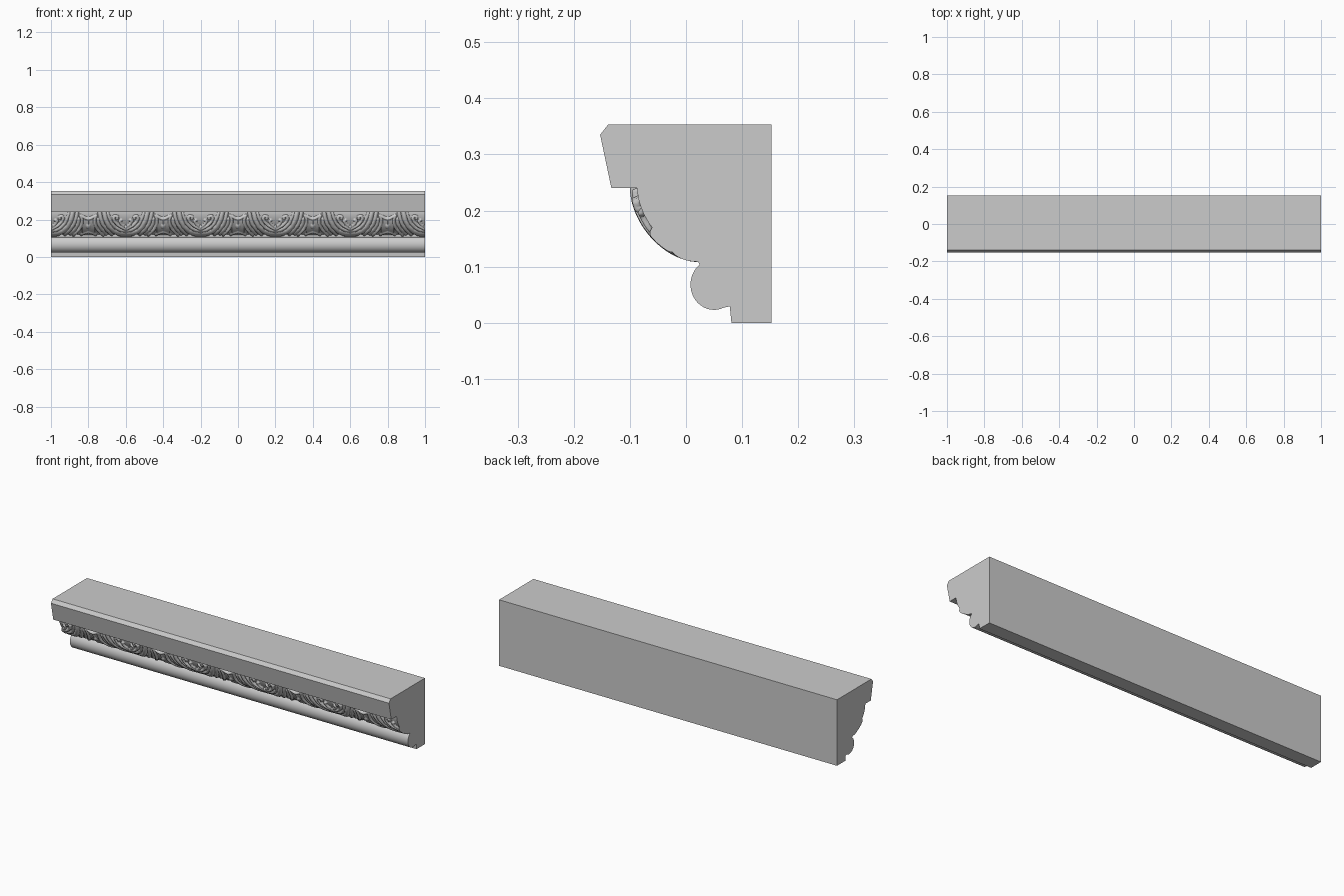
import bpy, bmesh, math
from math import sin, cos, pi, radians

if "Cube" in bpy.data.objects:
    bpy.data.objects.remove(bpy.data.objects["Cube"])

PERIOD = 160          # columns per ornament repeat (0.4 units)
COLS, ROWS = 800, 56
DX = 2.0 / COLS
DEPTH = 0.013         # carving depth


def ovolo(t, inset=0.0):
    """Point (y, z) on the quarter-round, t from 0 (top) to 1 (bottom)."""
    a = t * pi / 2
    c, s = max(cos(a), 0.0), sin(a)
    return (0.022 - 0.122 * c ** 1.11 + inset * c,
            0.240 - 0.132 * s ** 1.11 + inset * s)


def finish(bm, name, angle):
    bmesh.ops.recalc_face_normals(bm, faces=bm.faces)
    me = bpy.data.meshes.new(name)
    bm.to_mesh(me)
    bm.free()
    ob = bpy.data.objects.new(name, me)
    bpy.context.collection.objects.link(ob)
    bpy.ops.object.select_all(action='DESELECT')
    ob.select_set(True)
    bpy.context.view_layer.objects.active = ob
    bpy.ops.object.shade_smooth_by_angle(angle=radians(angle))
    return ob


# Moulding body: crown, core behind the carving, round bead and foot
profile = [(0.152, 0), (0.152, 0.353), (-0.139, 0.353), (-0.153, 0.335), (-0.133, 0.24)]
profile += [ovolo(i / 16, 0.018) for i in range(17)]
profile += [(0.022, 0.108)]
for i in range(25):
    a = radians(128 + i * (295 - 128) / 24)
    profile.append((0.05 + 0.042 * cos(a), 0.068 + 0.045 * sin(a)))
profile += [(0.078, 0.029), (0.081, 0.0)]

bm = bmesh.new()
face = bm.faces.new([bm.verts.new((-1, y, z)) for y, z in profile])
ext = bmesh.ops.extrude_face_region(bm, geom=[face], use_keep_orig=True)
bmesh.ops.translate(bm, vec=(2, 0, 0),
                    verts=[g for g in ext['geom'] if isinstance(g, bmesh.types.BMVert)])
finish(bm, "moulding_body", 25)

# Carved strokes for half a repeat: (radius, height, points as (u, z));
# u is the distance from the middle of a cup, 0.2 is the middle of a dart
strokes = [
    # cup rims
    (0.013, 1.0, [(0, .112), (.035, .116), (.065, .131), (.09, .158), (.107, .195), (.117, .245)]),
    (0.008, 0.75, [(0, .130), (.03, .135), (.055, .150), (.076, .175), (.09, .21), (.096, .232)]),
    # curling scroll and centre leaf in the cup
    (0.008, 0.95, [(0, .142), (.022, .152), (.042, .165), (.058, .183), (.066, .203),
                   (.058, .217), (.045, .212), (.046, .2)]),
    (0.007, 0.7, [(.012, .158), (.026, .172), (.032, .186), (.024, .192)]),
    (0.009, 0.9, [(0, .128), (0, .152)]),
    # leaves hugging the cup
    (0.010, 0.8, [(.140, .242), (.134, .205), (.122, .168), (.1, .135), (.075, .112)]),
    (0.009, 0.6, [(.148, .2), (.145, .17), (.13, .14), (.105, .112)]),
    # dart frame
    (0.008, 1.0, [(.158, .219), (.166, .2), (.166, .175), (.155, .145), (.135, .122), (.12, .110)]),
    (0.008, 0.95, [(.158, .219), (.172, .212), (.186, .203), (.2, .2)]),
    # dart drop and stem
    (0.014, 1.0, [(.2, .160), (.2, .157)]),
    (0.006, 0.8, [(.2, .195), (.2, .160)]),
    (0.006, 0.7, [(.2, .125), (.178, .118), (.16, .108)]),
]


def seg_dist(px, pz, a, b):
    dx, dz = b[0] - a[0], b[1] - a[1]
    k = max(0, min(1, ((px - a[0]) * dx + (pz - a[1]) * dz) / (dx * dx + dz * dz)))
    return math.hypot(px - a[0] - k * dx, pz - a[1] - k * dz)


def relief(u, z):
    h = 0.35 if u > 0.165 and z < 0.205 else 0.0
    for r, top, pts in strokes:
        d = min(seg_dist(u, z, a, b) for a, b in zip(pts, pts[1:]))
        if d < r:
            h = max(h, top * math.sqrt(1 - (d / r) ** 2))
    return h


# Column sections for half a repeat, mirrored and repeated along the length
sections = []
for k in range(PERIOD // 2 + 1):
    col = []
    for j in range(ROWS + 1):
        t = j / ROWS
        col.append(ovolo(t, DEPTH * (1 - relief(k * DX, ovolo(t)[1]))))
    sections.append(col)

# Carved band
bm = bmesh.new()
grid = []
for i in range(COLS + 1):
    k = i % PERIOD
    sec = sections[min(k, PERIOD - k)]
    grid.append([bm.verts.new((-1 + i * DX, y, z)) for y, z in sec])
for a, b in zip(grid, grid[1:]):
    for j in range(ROWS):
        bm.faces.new((a[j], a[j + 1], b[j + 1], b[j]))
# lower lip back to the core, and end caps
lip = [bm.verts.new((-1 + i * DX, *ovolo(1, 0.02))) for i in range(COLS + 1)]
for i in range(COLS):
    bm.faces.new((grid[i][-1], lip[i], lip[i + 1], grid[i + 1][-1]))
for col, x, end in ((grid[0], -1, lip[0]), (grid[-1], 1, lip[-1])):
    inner = [bm.verts.new((x, *ovolo(j / ROWS, 0.02))) for j in range(ROWS)] + [end]
    for j in range(ROWS):
        bm.faces.new((col[j], col[j + 1], inner[j + 1], inner[j]))
finish(bm, "carved_band", 50)
